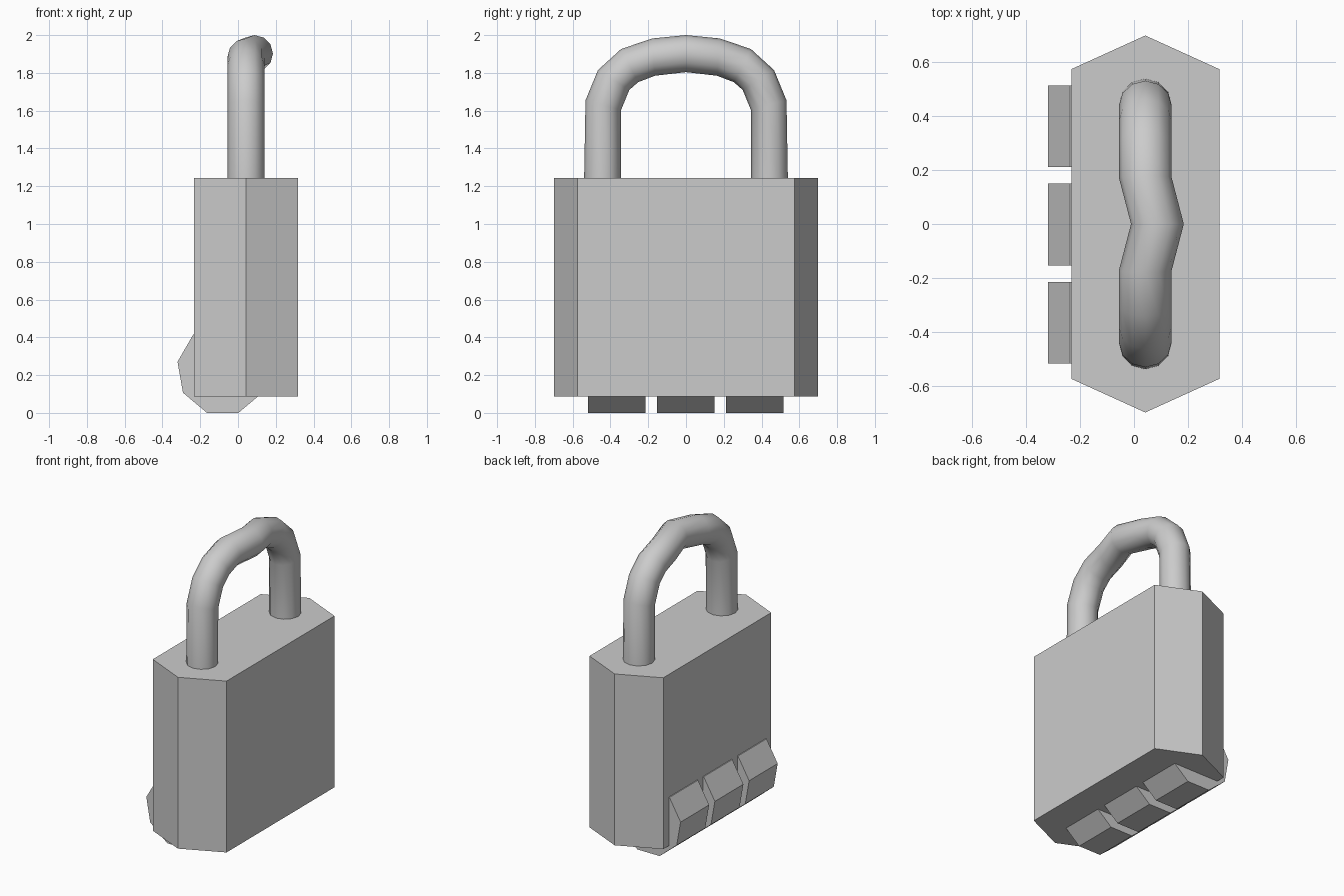
import bpy, math
from mathutils import Vector

if "Cube" in bpy.data.objects:
    bpy.data.objects.remove(bpy.data.objects["Cube"])


def mesh_object(name, verts, faces):
    mesh = bpy.data.meshes.new(name)
    mesh.from_pydata(verts, [], faces)
    mesh.update()
    obj = bpy.data.objects.new(name, mesh)
    bpy.context.collection.objects.link(obj)
    return obj


def loft(name, rings):
    """Skin a list of equal-sized vertex rings and cap both ends."""
    n = len(rings[0])
    verts = [v for ring in rings for v in ring]
    faces = [(r * n + i, r * n + (i + 1) % n, (r + 1) * n + (i + 1) % n, (r + 1) * n + i)
             for r in range(len(rings) - 1) for i in range(n)]
    last = (len(rings) - 1) * n
    faces += [tuple(reversed(range(n))), tuple(range(last, last + n))]
    return mesh_object(name, verts, faces)


# Body: six-sided block with pointed ends
CX = 0.042
outline = [(-0.233, -0.575), (CX, -0.70), (0.317, -0.575),
           (0.317, 0.575), (CX, 0.70), (-0.233, 0.575)]
loft("lock_body", [[(x, y, z) for x, y in outline] for z in (0.088, 1.243)])

# Number dials: nine-sided wheels poking out of the lower back edge
R = 0.243
wheel = [(-0.081 + R * math.sin(a), R * math.cos(math.pi / 9) + R * math.cos(a))
         for a in (math.tau * k / 9 for k in range(9))]
for k, y in enumerate((-0.367, -0.002, 0.363)):
    loft(f"dial_{k + 1}", [[(px, py, pz) for px, pz in wheel]
                           for py in (y + 0.152, y - 0.152)])

# Shackle: half path as (outer, inner) y-z pairs, mirrored; the crown juts to +x
half = [((0.540, 1.200), (0.345, 1.200), CX),
        ((0.532, 1.655), (0.344, 1.603), CX),
        ((0.466, 1.815), (0.300, 1.710), CX),
        ((0.344, 1.926), (0.253, 1.751), CX),
        ((0.180, 1.982), (0.164, 1.785), CX)]
crown = [((0.0, 2.0), (0.0, 1.804), 0.087)]
mirrored = [((-o[0], o[1]), (-i[0], i[1]), x) for o, i, x in reversed(half)]
SIDES, TUBE = 12, 0.098
rings = []
for outer, inner, x in half + crown + mirrored:
    o, i = Vector((x, *outer)), Vector((x, *inner))
    mid, arm = (o + i) / 2, (o - i) / 2
    rings.append([mid + arm * math.cos(a) + Vector((TUBE * math.sin(a), 0, 0))
                  for a in (math.tau * k / SIDES for k in range(SIDES))])
shackle = loft("shackle", rings)

# Consistent outward normals, smooth shackle
for obj in bpy.context.collection.objects:
    bpy.ops.object.select_all(action='DESELECT')
    obj.select_set(True)
    bpy.context.view_layer.objects.active = obj
    bpy.ops.object.mode_set(mode='EDIT')
    bpy.ops.mesh.select_all(action='SELECT')
    bpy.ops.mesh.normals_make_consistent(inside=False)
    bpy.ops.object.mode_set(mode='OBJECT')
    if obj == shackle:
        bpy.ops.object.shade_smooth_by_angle(angle=math.radians(60))
